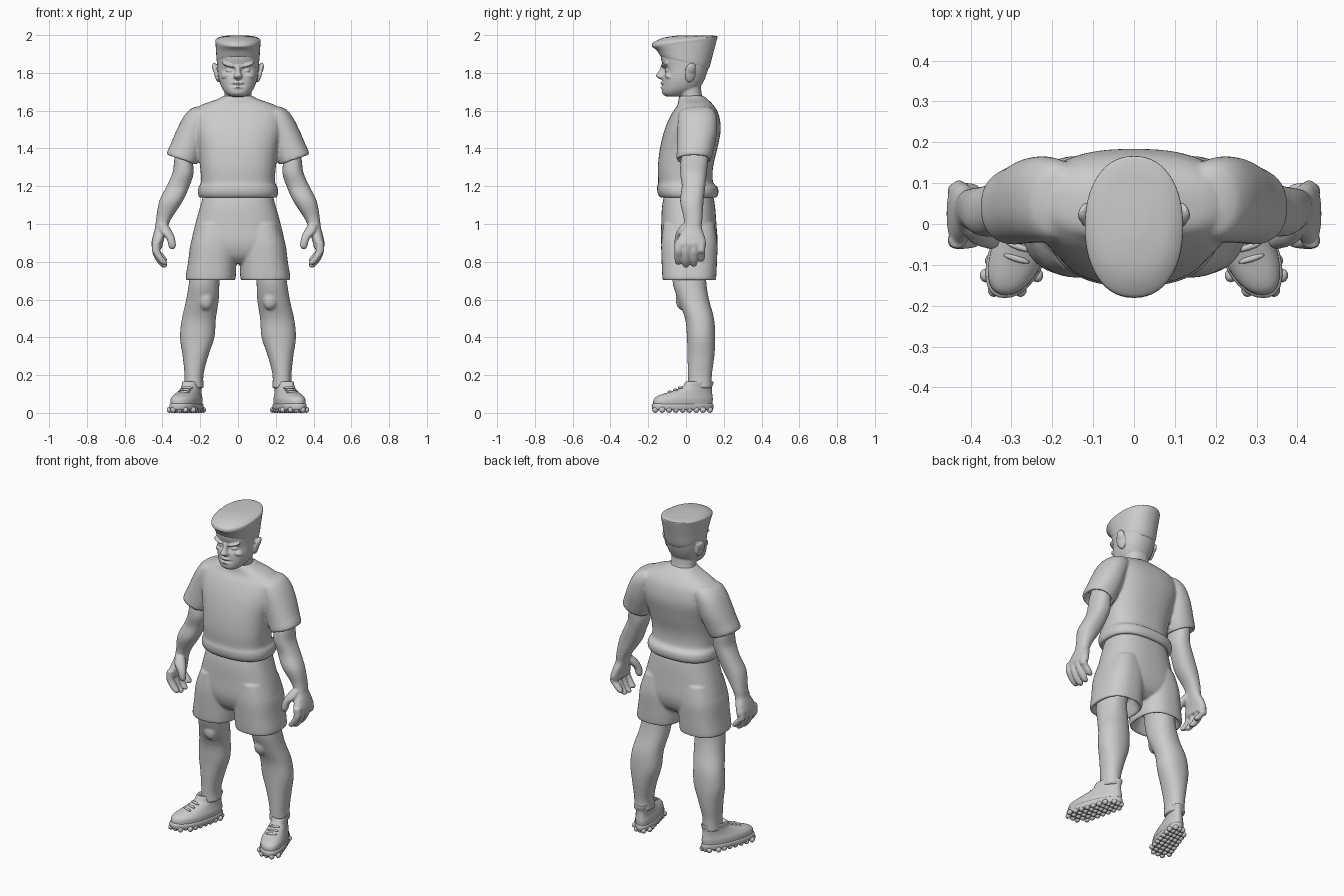
import bpy, bmesh, math
from mathutils import Vector, Matrix


def finish(bm, name, side):
    if side < 0:
        bmesh.ops.scale(bm, vec=(-1, 1, 1), verts=bm.verts)
    bmesh.ops.recalc_face_normals(bm, faces=bm.faces)
    for f in bm.faces:
        f.smooth = True
    me = bpy.data.meshes.new(name)
    bm.to_mesh(me)
    bm.free()
    ob = bpy.data.objects.new(name, me)
    bpy.context.collection.objects.link(ob)
    return ob


def spline(secs, k):
    """Catmull-Rom interpolation through the sections."""
    out = []
    for i in range(len(secs) - 1):
        a, b, c, d = (secs[max(0, min(len(secs) - 1, i + j))] for j in (-1, 0, 1, 2))
        for s in range(k):
            t = s / k
            out.append([0.5 * (2 * q + (r - p) * t + (2 * p - 5 * q + 4 * r - w) * t * t
                               + (3 * q - p - 3 * r + w) * t ** 3)
                        for p, q, r, w in zip(a, b, c, d)])
    return out + [list(secs[-1])]


def loft(name, secs, side=1, p=2.2, k=4, n=40, fn=None):
    """Sections: (z, x0, x1, y0, y1, x slope, y slope); 4 numbers = (z, half width, y0, y1)."""
    full = []
    for s in secs:
        s = tuple(s)
        if len(s) in (4, 6):
            s = (s[0], -s[1]) + s[1:]
        full.append(s + (0,) * (7 - len(s)))
    bm = bmesh.new()
    rings = []
    for z, x0, x1, y0, y1, sx, sy in spline(full, k):
        ring = []
        for i in range(n):
            a = 2 * math.pi * i / n
            c, s = math.cos(a), math.sin(a)
            dx = (x1 - x0) / 2 * math.copysign(abs(c) ** (2 / p), c)
            dy = (y1 - y0) / 2 * math.copysign(abs(s) ** (2 / p), s)
            v = Vector(((x0 + x1) / 2 + dx, (y0 + y1) / 2 + dy, z + sx * dx + sy * dy))
            ring.append(bm.verts.new(fn(v) if fn else v))
        rings.append(ring)
    for a, b in zip(rings, rings[1:]):
        for i in range(n):
            bm.faces.new((a[i], a[(i + 1) % n], b[(i + 1) % n], b[i]))
    bm.faces.new(rings[0])
    bm.faces.new(rings[-1])
    return finish(bm, name, side)


def blobs(name, items, side=1, sub=3):
    """Ellipsoids: (centre, radii, rotation about y, rotation about z)."""
    bm = bmesh.new()
    for loc, rad, ry, rz in items:
        m = (Matrix.Translation(loc) @ Matrix.Rotation(rz, 4, 'Z') @ Matrix.Rotation(ry, 4, 'Y')
             @ Matrix.Diagonal((*rad, 1)))
        bmesh.ops.create_icosphere(bm, subdivisions=sub, radius=1, matrix=m)
    return finish(bm, name, side)


def union(name, obs, voxel, smooth=3):
    bpy.ops.object.select_all(action='DESELECT')
    for o in obs:
        o.select_set(True)
    bpy.context.view_layer.objects.active = obs[0]
    bpy.ops.object.join()
    ob = obs[0]
    ob.name = name
    r = ob.modifiers.new("fuse", 'REMESH')
    r.mode, r.voxel_size, r.use_smooth_shade = 'VOXEL', voxel, True
    s = ob.modifiers.new("soften", 'SMOOTH')
    s.factor, s.iterations = 0.5, smooth


# head with dented eye sockets, mouth and chin fold
def face(v):
    if v.y < -0.05:
        eye = math.exp(-((abs(v.x) - 0.045) / 0.028) ** 2 - ((v.z - 1.812) / 0.018) ** 2)
        mouth = math.exp(-(v.x / 0.04) ** 4 - ((v.z - 1.735) / 0.006) ** 2)
        v.y += 0.02 * eye + 0.007 * mouth
    return v


head = [loft("skull", [(1.675, .04, -.105, -.02), (1.69, .062, -.125, .02), (1.72, .085, -.128, .07),
                       (1.77, .102, -.125, .10), (1.83, .109, -.122, .12), (1.88, .111, -.133, .126),
                       (1.93, .105, -.13, .12)], k=10, n=72, fn=face),
        loft("neck", [(1.6, .09, -.03, .12), (1.67, .073, -.033, .088), (1.72, .073, -.06, .08),
                      (1.78, .07, -.06, .08)]),
        loft("nose", [(1.765, .012, -.135, -.09), (1.775, .024, -.152, -.09), (1.787, .022, -.160, -.09),
                      (1.81, .014, -.144, -.09), (1.84, .014, -.13, -.09)]),
        blobs("lips", [((0, -.124, 1.746), (.03, .012, .007), 0, 0),
                       ((0, -.124, 1.723), (.026, .012, .007), 0, 0)])]
for s in (1, -1):
    head.append(blobs("face_side", [
        ((.05, -.112, 1.842), (.038, .02, .009), -.3, .25),
        ((.045, -.097, 1.812), (.02, .015, .010), -.15, .2),
        ((.06, -.088, 1.785), (.03, .024, .016), .3, .4),
        ((.113, .022, 1.80), (.012, .030, .052), .2, .3),
        ((.122, .030, 1.825), (.012, .024, .03), .2, .4)], s))
union("head", head, .0045, 2)

# cap with slanted flaring rim
loft("cap", [(1.85, .108, -.128, .118, 0, -.25), (1.865, .113, -.137, .127, 0, -.2),
             (1.91, .116, -.155, .143, 0, -.06), (1.957, .119, -.178, .164, 0, .12),
             (1.968, .120, -.180, .166, 0, .12), (1.978, .115, -.172, .162, 0, .10),
             (1.992, .085, -.12, .13, 0, .05), (1.999, .03, -.03, .08, 0, 0)], n=56)

# shirt body, rolled waist and sleeves
shirt = [loft("shirt_body", [(1.16, .17, -.11, .13), (1.137, .198, -.13, .155), (1.16, .212, -.149, .171),
                             (1.195, .209, -.153, .168), (1.222, .196, -.147, .143), (1.3, .20, -.149, .143),
                             (1.4, .213, -.138, .166), (1.5, .238, -.113, .184), (1.58, .238, -.078, .173),
                             (1.627, .20, -.047, .147), (1.66, .11, -.04, .115), (1.68, .075, -.033, .09)],
              p=2.5, n=64)]
for s in (1, -1):
    shirt.append(loft("sleeve", [(1.622, .15, .22, .02, .12), (1.60, .12, .255, -.03, .15, .1, 0),
                                 (1.55, .14, .29, -.043, .165, .2, 0), (1.47, .17, .325, -.046, .162, .35, 0),
                                 (1.40, .195, .353, -.048, .147, .4, 0), (1.35, .215, .376, -.05, .134, .35, 0),
                                 (1.338, .225, .367, -.042, .126, .35, 0), (1.36, .24, .345, -.028, .112, .35, 0),
                                 (1.42, .24, .32, 0, .09, .35, 0)], s))
union("shirt", shirt, .008, 2)

# shorts
shorts = [loft("seat", [(1.17, .18, -.11, .14), (1.1, .198, -.126, .153), (1.0, .226, -.131, .161),
                        (.9, .247, -.132, .166), (.83, .235, -.11, .145), (.79, .18, -.07, .10)], p=2.5, n=64)]
for s in (1, -1):
    shorts.append(loft("shorts_leg", [(1.0, .03, .215, -.12, .15), (.9, .008, .25, -.131, .166),
                                      (.8, .009, .264, -.129, .164), (.72, .012, .277, -.125, .160),
                                      (.703, .018, .272, -.12, .155), (.715, .032, .255, -.105, .14),
                                      (.79, .06, .22, -.07, .1)], s, p=2.5))
union("shorts", shorts, .0075, 2)

for s, tag in ((1, "left"), (-1, "right")):
    # arm, palm, curled fingers and thumb
    arm = [loft("arm", [(1.44, .22, .32, -.01, .12), (1.34, .238, .337, -.027, .117), (1.27, .235, .347, -.031, .11),
                        (1.2, .257, .378, -.022, .102), (1.12, .293, .417, -.031, .093), (1.03, .352, .433, -.012, .087),
                        (.98, .373, .439, -.015, .083), (.94, .385, .45, -.035, .097), (.895, .398, .459, -.056, .107),
                        (.87, .402, .452, -.05, .10)], s, p=2.3)]
    for y, tip in ((-.04, .785), (.0, .77), (.041, .775), (.08, .80)):
        arm.append(loft("finger", [(.91, .41, .452, y - .02, y + .02), (.86, .412, .456, y - .021, y + .021),
                                   (tip + .04, .395, .437, y - .021, y + .021), (tip + .012, .375, .415, y - .018, y + .018),
                                   (tip, .38, .40, y - .009, y + .009)], s, n=20))
    arm.append(loft("thumb", [(1.0, .375, .42, -.02, .03), (.96, .348, .412, -.05, .01), (.92, .333, .378, -.06, -.016),
                              (.885, .329, .368, -.06, -.022), (.868, .338, .358, -.05, -.034)], s, n=20))
    union(tag + "_arm", arm, .0055, 2)

    # leg with kneecap
    leg = [loft("leg", [(.84, .09, .235, -.07, .11), (.7, .098, .258, -.072, .107), (.6, .102, .274, -.043, .122),
                        (.5, .117, .297, -.005, .148), (.4, .125, .307, .005, .155), (.3, .158, .293, .008, .15),
                        (.2, .183, .283, .01, .137), (.13, .18, .285, .01, .137)], s),
           blobs("kneecap", [((.172, -.022, .60), (.04, .032, .055), .1, .1)], s)]
    union(tag + "_leg", leg, .0075)

    # shoe turned outward, wider at the toe
    def foot(v):
        return Vector((.262 + v.x * (1 - v.y) - .3 * v.y, v.y, v.z))

    loft(tag + "_shoe", [(.03, .066, -.172, .138), (.07, .067, -.172, .142), (.092, .06, -.145, .14),
                         (.112, .053, -.085, .138), (.135, .049, -.025, .138), (.16, .051, -.005, .145),
                         (.167, .046, .003, .14), (.15, .035, .02, .125)], s, fn=foot)
    loft(tag + "_sole", [(.014, .06, -.168, .13), (.02, .07, -.179, .143), (.042, .071, -.181, .145),
                         (.05, .064, -.173, .139)], s, fn=foot)
    blobs(tag + "_laces", [(foot(Vector((0, y, z))), (.034, .008, .008), 0, .3)
                           for y, z in ((-.085, .111), (-.057, .121), (-.03, .133))], s, 2)
    blobs(tag + "_studs", [(foot(Vector((.028 * i, .036 * j - .018, .016))), (.015, .017, .016), 0, 0)
                           for i in (-2, -1, 0, 1, 2) for j in range(-4, 5)
                           if (.028 * i / .073) ** 2 + (.036 * j / .155) ** 2 < 1.1], s, 2)
